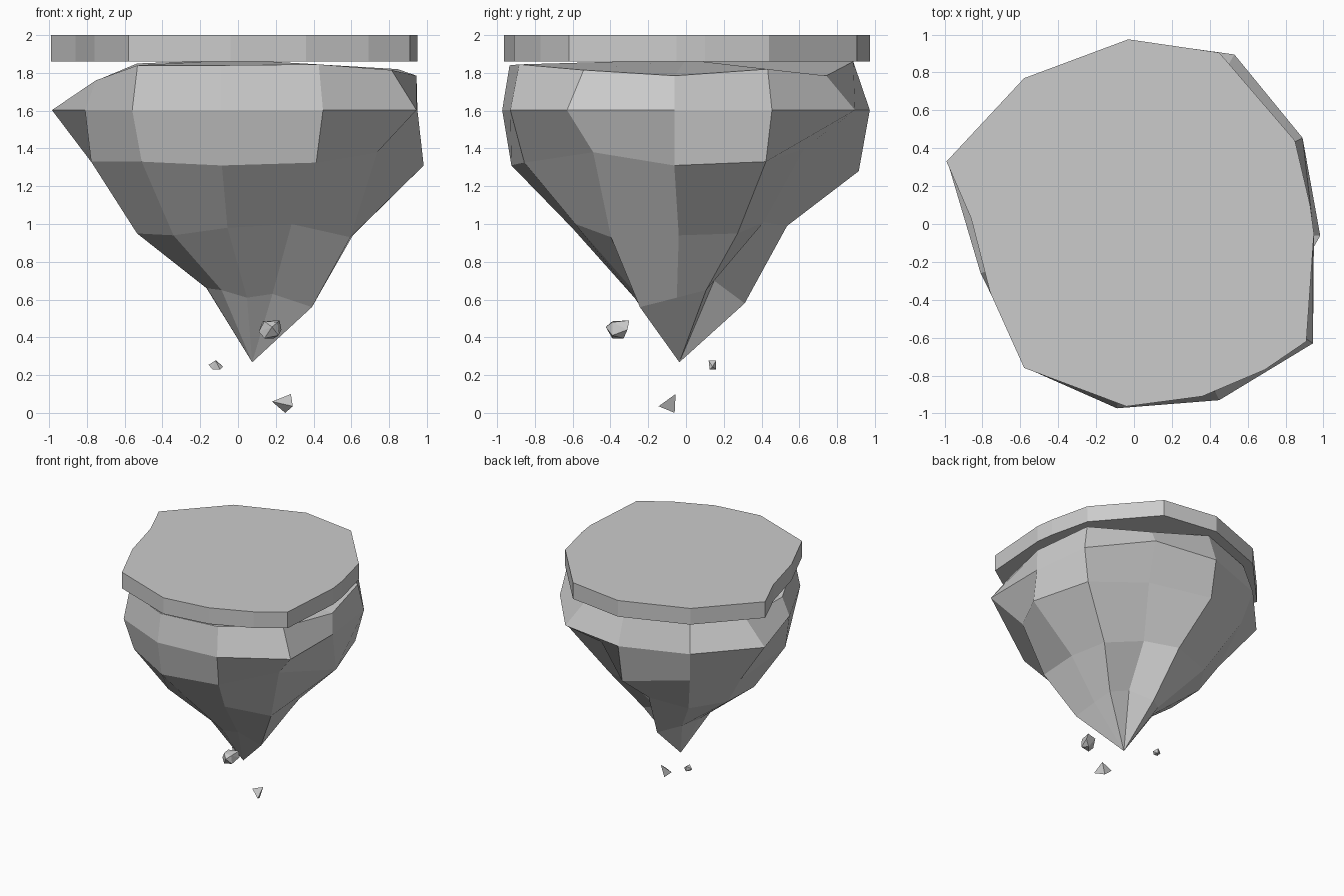
import bpy, bmesh


def make_object(name, bm):
    bmesh.ops.recalc_face_normals(bm, faces=bm.faces[:])
    mesh = bpy.data.meshes.new(name)
    bm.to_mesh(mesh)
    bm.free()
    obj = bpy.data.objects.new(name, mesh)
    bpy.context.collection.objects.link(obj)
    return obj


# Ground slab: an irregular outline extruded upward
slab = [(-.99, .33), (-.86, .03), (-.76, -.36), (-.58, -.76), (-.04, -.963),
        (.36, -.91), (.69, -.77), (.91, -.62), (.95, -.05), (.93, .10),
        (.85, .44), (.45, .905), (-.03, .975), (-.58, .77)]
bm = bmesh.new()
base = bm.faces.new([bm.verts.new((x, y, 1.86)) for x, y in slab])
top = bmesh.ops.extrude_face_region(bm, geom=[base], use_keep_orig=True)
bmesh.ops.translate(bm, vec=(0, 0, .14),
                    verts=[g for g in top["geom"] if isinstance(g, bmesh.types.BMVert)])
make_object("ground_slab", bm)

# Rock body: one eleven-sided outline, scaled unevenly for each level
outline = [(.95, -.06), (.945, -.63), (.45, -.93), (-.09, -.973), (-.56, -.765),
           (-.81, -.26), (-.985, .33), (-.58, .77), (-.03, .973), (.53, .895), (.89, .455)]
# each level: centre, scale per corner, height per corner
levels = [
    ((0, 0), [.995, .86, .95, .96, .95, .93, .76, .92, .91, .83, .95],
     [1.785, 1.815, 1.845, 1.84, 1.84, 1.76, 1.76, 1.85, 1.86, 1.785, 1.82]),
    ((0, 0), [1] * 11, [1.603] * 11),
    ((0, 0), [1.035, .78, .92, .95, .91, .96, .69, .90, .94, .70, .93],
     [1.31, 1.38, 1.325, 1.31, 1.33, 1.33, 1.20, 1.33, 1.28, 1.40, 1.33]),
    ((0, 0), [.64, .63, .63, .62, .61, .66, .53, .59, .55, .46, .60],
     [.94, .93, 1.0, .98, .94, .95, .95, .95, .99, 1.01, .95]),
    ((.07, -.03), [.31, .34, .25, .25, .28, .29, .24, .28, .35, .20, .30],
     [.61, .56, .63, .61, .65, .66, .66, .63, .58, .70, .65]),
]
bm = bmesh.new()
rings = [[bm.verts.new((cx + x * s, cy + y * s, z))
          for (x, y), s, z in zip(outline, scales, heights)]
         for (cx, cy), scales, heights in levels]
tip = bm.verts.new((.075, -.035, .268))
crown = bm.verts.new((0, 0, 1.87))
for i in range(11):
    j = (i + 1) % 11
    for a, b in zip(rings, rings[1:]):
        bm.faces.new((a[i], a[j], b[j], b[i]))
    bm.faces.new((rings[-1][i], rings[-1][j], tip))
    bm.faces.new((rings[0][j], rings[0][i], crown))
make_object("rock_body", bm)


# Loose fragments: convex hulls of a few points
def fragment(name, points):
    bm = bmesh.new()
    for p in points:
        bm.verts.new(p)
    bmesh.ops.convex_hull(bm, input=bm.verts[:])
    make_object(name, bm)


fragment("fragment_large", [(.11, -.37, .43), (.13, -.32, .485), (.22, -.30, .49),
                            (.23, -.31, .44), (.19, -.33, .395), (.14, -.39, .395),
                            (.18, -.425, .455), (.14, -.39, .485), (.21, -.39, .48),
                            (.215, -.39, .41)])
fragment("fragment_small", [(-.155, .14, .255), (-.12, .12, .277), (-.115, .16, .277),
                            (-.08, .14, .245), (-.135, .125, .23), (-.095, .125, .23),
                            (-.11, .16, .23)])
fragment("fragment_low", [(.18, -.06, .06), (.28, -.055, .10), (.29, -.145, .035),
                          (.25, -.06, 0)])
